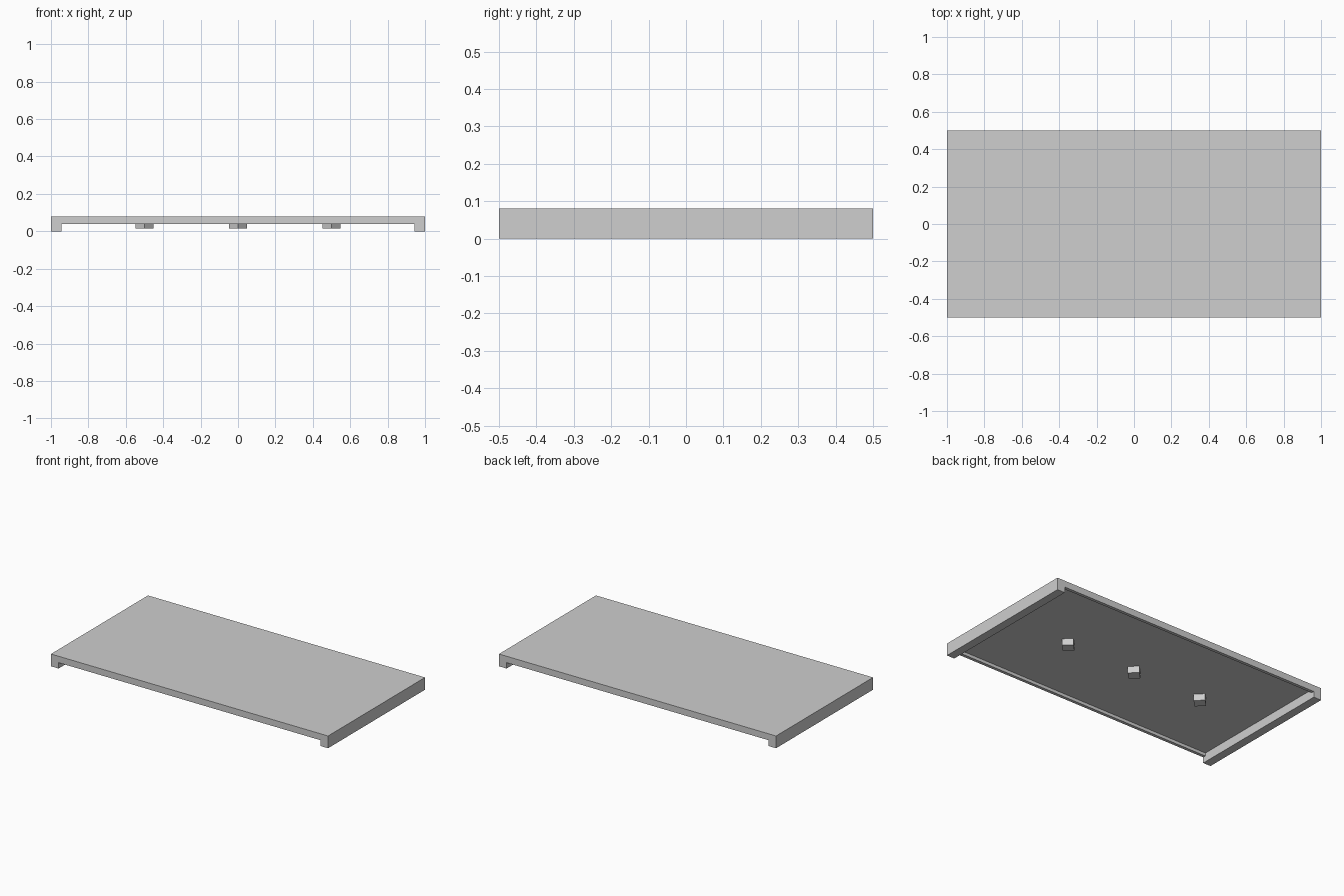
import bpy, bmesh
from mathutils import Vector

default = bpy.data.objects.get("Cube")
if default:
    bpy.data.objects.remove(default, do_unlink=True)

HALF_X, HALF_Y, TOP = 1.0, 0.5, 0.08
RAIL = 0.055          # width of the end rails
EDGE_Z = 0.038        # underside of the front and back lips
RECESS_Z = 0.058      # underside of the hollow between the lips
LIP = 0.02            # width of the lips

grey = bpy.data.materials.new("plain_grey")
grey.use_nodes = True
colour = (0.62, 0.62, 0.62, 1)
grey.diffuse_color = colour
grey.node_tree.nodes["Principled BSDF"].inputs["Base Color"].default_value = colour


def finish(name, bm):
    bmesh.ops.recalc_face_normals(bm, faces=bm.faces)
    mesh = bpy.data.meshes.new(name)
    bm.to_mesh(mesh)
    bm.free()
    mesh.materials.append(grey)
    obj = bpy.data.objects.new(name, mesh)
    bpy.context.collection.objects.link(obj)
    return obj


# Panel with end rails: channel profile swept from front to back
inner = HALF_X - RAIL
profile = [(-HALF_X, 0), (-inner, 0), (-inner, EDGE_Z), (inner, EDGE_Z),
           (inner, 0), (HALF_X, 0), (HALF_X, TOP), (-HALF_X, TOP)]
bm = bmesh.new()
front = bm.faces.new([bm.verts.new((x, -HALF_Y, z)) for x, z in profile])
swept = bmesh.ops.extrude_face_region(bm, geom=[front], use_keep_orig=True)
bmesh.ops.translate(bm, vec=(0, 2 * HALF_Y, 0),
                    verts=[v for v in swept["geom"] if isinstance(v, bmesh.types.BMVert)])
bmesh.ops.recalc_face_normals(bm, faces=bm.faces)

# Shallow hollow under the panel, leaving a lip at front and back
under = [f for f in bm.faces if f.normal.z < -0.9
         and abs(f.calc_center_median().z - EDGE_Z) < 0.001]
for side in (-1, 1):
    geom = under + list({e for f in under for e in f.edges}) + list({v for f in under for v in f.verts})
    bmesh.ops.bisect_plane(bm, geom=geom, plane_co=(0, side * (HALF_Y - LIP), 0), plane_no=(0, 1, 0))
    under = [f for f in bm.faces if f.normal.z < -0.9
             and abs(f.calc_center_median().z - EDGE_Z) < 0.001]
middle = [f for f in under if abs(f.calc_center_median().y) < 0.1]
raised = bmesh.ops.extrude_discrete_faces(bm, faces=middle)["faces"]
bmesh.ops.translate(bm, vec=Vector((0, 0, RECESS_Z - EDGE_Z)),
                    verts=list({v for f in raised for v in f.verts}))
finish("panel", bm)

# Row of square pegs under the panel, turned corner to the front
PEG_BOTTOM = 0.015
for name, x in (("right_peg", -0.5), ("middle_peg", 0), ("left_peg", 0.5)):
    bm = bmesh.new()
    bmesh.ops.create_cone(bm, cap_ends=True, segments=4, radius1=0.048, radius2=0.048,
                          depth=RECESS_Z - PEG_BOTTOM)
    finish(name, bm).location = (x, 0, (RECESS_Z + PEG_BOTTOM) / 2)
